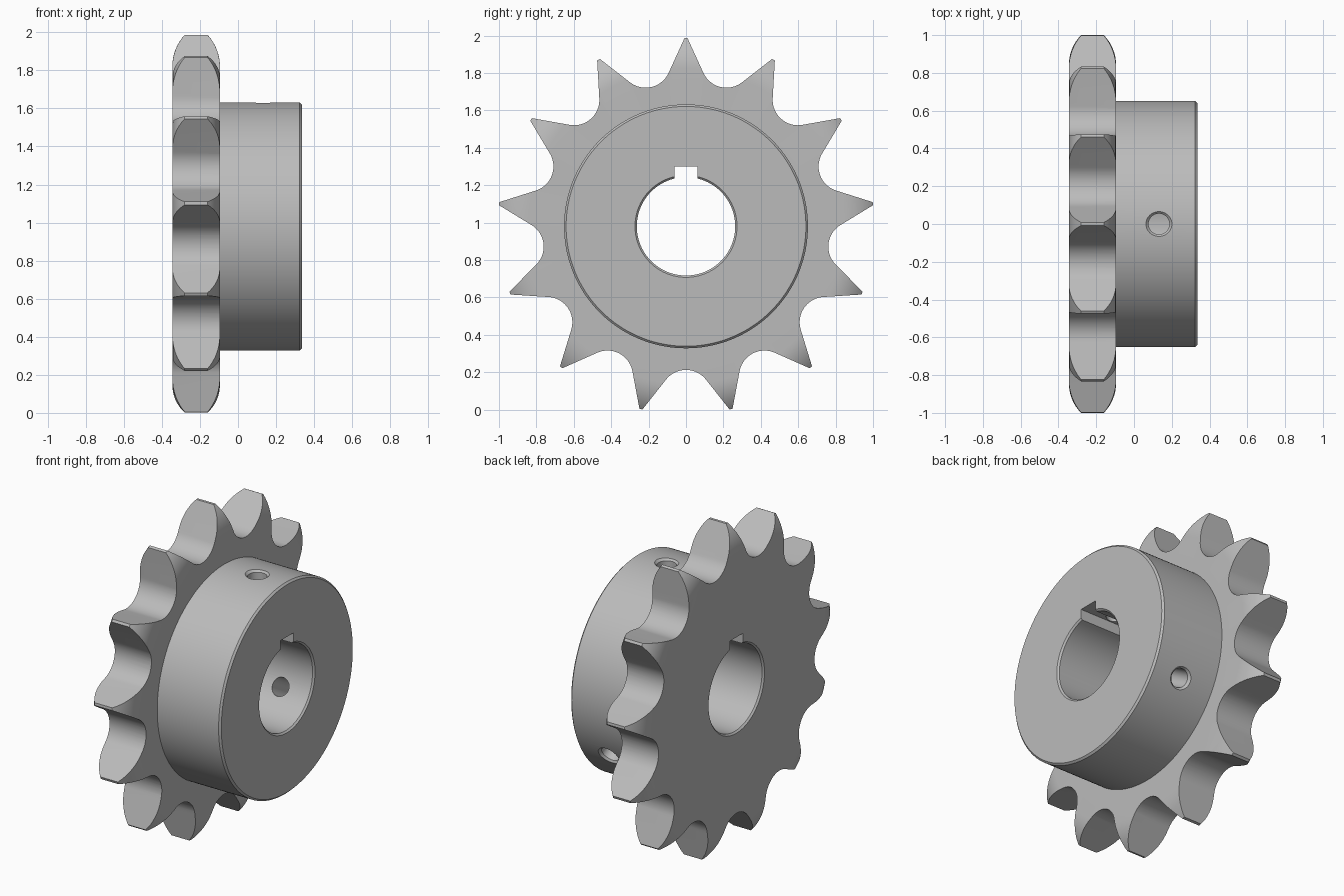
import bpy, bmesh, math
from mathutils import Matrix, Vector

if "Cube" in bpy.data.objects:
    bpy.data.objects.remove(bpy.data.objects["Cube"])

TEETH, R_OUT, R_PITCH, R_SEAT = 13, 1.0065, 0.903, 0.1355
X0, X1, X2 = -0.345, -0.095, 0.335      # plate back, plate front, hub end
CENTRE_Z = 0.98


def new_object(name, bm, matrix=Matrix()):
    bmesh.ops.recalc_face_normals(bm, faces=bm.faces)
    mesh = bpy.data.meshes.new(name)
    bm.transform(matrix)
    bm.to_mesh(mesh)
    bm.free()
    ob = bpy.data.objects.new(name, mesh)
    bpy.context.collection.objects.link(ob)
    return ob


def lathe(name, profile, n, matrix=Matrix()):
    """Solid of revolution round x from (x, radius) points."""
    bm = bmesh.new()
    rings = [[bm.verts.new((x, r * math.sin(2 * math.pi * i / n), r * math.cos(2 * math.pi * i / n)))
              for i in range(n)] for x, r in profile]
    for a, b in zip(rings, rings[1:]):
        for i in range(n):
            j = (i + 1) % n
            bm.faces.new((a[i], a[j], b[j], b[i]))
    bm.faces.new(rings[0])
    bm.faces.new(rings[-1])
    return new_object(name, bm, matrix)


def tooth_prism():
    """Long prism with the tooth outline: seat arcs joined by tangent flanks."""
    step = 2 * math.pi / TEETH
    tip = Vector((0.0036, R_OUT + 0.01))
    seat = Vector((math.sin(step / 2), math.cos(step / 2))) * R_PITCH
    to_tip = tip - seat
    swing = math.acos(R_SEAT / to_tip.length)
    start = math.atan2(to_tip.y, to_tip.x) + swing
    # arc runs from the tangent point through the root to its mirror image
    root = math.atan2(-seat.y, -seat.x) % (2 * math.pi)
    half, m = root - start, 20
    pts = [Vector((-tip.x, tip.y)), tip]
    for i in range(m + 1):
        a = start + 2 * half * i / m
        pts.append(seat + Vector((math.cos(a), math.sin(a))) * R_SEAT)
    bm = bmesh.new()
    outline = []
    for k in range(TEETH):
        c, s = math.cos(k * step), math.sin(k * step)
        outline += [bm.verts.new((-0.6, p.x * c + p.y * s, p.y * c - p.x * s)) for p in pts]
    face = bm.faces.new(outline)
    ext = bmesh.ops.extrude_face_region(bm, geom=[face])
    bmesh.ops.translate(bm, vec=(1.2, 0, 0),
                        verts=[v for v in ext["geom"] if isinstance(v, bmesh.types.BMVert)])
    return new_object("tooth_cutter", bm)


def boolean(target, cutter, operation):
    mod = target.modifiers.new("cut", "BOOLEAN")
    mod.operation, mod.solver, mod.object = operation, "EXACT", cutter
    bpy.context.view_layer.objects.active = target
    bpy.ops.object.modifier_apply(modifier=mod.name)
    bpy.data.objects.remove(cutter)


# Plate with rounded tooth edges, plus the hub, turned as one solid
drop, rise = 0.065, 0.165
rad = (drop ** 2 + rise ** 2) / (2 * drop)
sweep = math.asin(rise / rad)
edge = [(rad * (1 - math.cos(sweep * i / 8)), R_OUT - rise + rad * math.sin(sweep * i / 8))
        for i in range(9)]
profile = ([(X0 + d, r) for d, r in edge] + [(X1 - d, r) for d, r in reversed(edge)]
           + [(X1, 0.652), (X2 - 0.011, 0.652), (X2, 0.641)])
sprocket = lathe("sprocket", profile, TEETH * 16)
boolean(sprocket, tooth_prism(), "INTERSECT")

# Bore with chamfered ends
boolean(sprocket, lathe("bore_cutter", [(X0 - 0.01, 0.283), (X0 + 0.01, 0.263),
                                        (X2 - 0.01, 0.263), (X2 + 0.01, 0.283)], 96), "DIFFERENCE")

# Keyway
bm = bmesh.new()
bmesh.ops.create_cube(bm, size=1, matrix=Matrix.Translation((0, 0, 0.22)) @ Matrix.Diagonal((1.2, 0.124, 0.2, 1)))
boolean(sprocket, new_object("keyway_cutter", bm), "DIFFERENCE")

# Two countersunk set screw holes, at the top and 120 degrees round
for angle in (0, 120):
    turn = (Matrix.Rotation(math.radians(-angle), 4, "X") @ Matrix.Translation((0.132, 0, 0))
            @ Matrix.Rotation(math.radians(-90), 4, "Y"))
    hole = lathe("screw_hole_cutter", [(0.1, 0.055), (0.638, 0.055), (0.668, 0.085)], 40, turn)
    boolean(sprocket, hole, "DIFFERENCE")

# Placement, shading and colour
sprocket.data.transform(Matrix.Translation((0, 0, CENTRE_Z)))
steel = bpy.data.materials.new("grey_steel")
steel.diffuse_color = (0.5, 0.5, 0.5, 1)
steel.use_nodes = True
steel.node_tree.nodes["Principled BSDF"].inputs["Base Color"].default_value = steel.diffuse_color
sprocket.data.materials.clear()
sprocket.data.materials.append(steel)
bpy.ops.object.select_all(action="DESELECT")
sprocket.select_set(True)
bpy.context.view_layer.objects.active = sprocket
bpy.ops.object.shade_smooth_by_angle(angle=math.radians(25))
